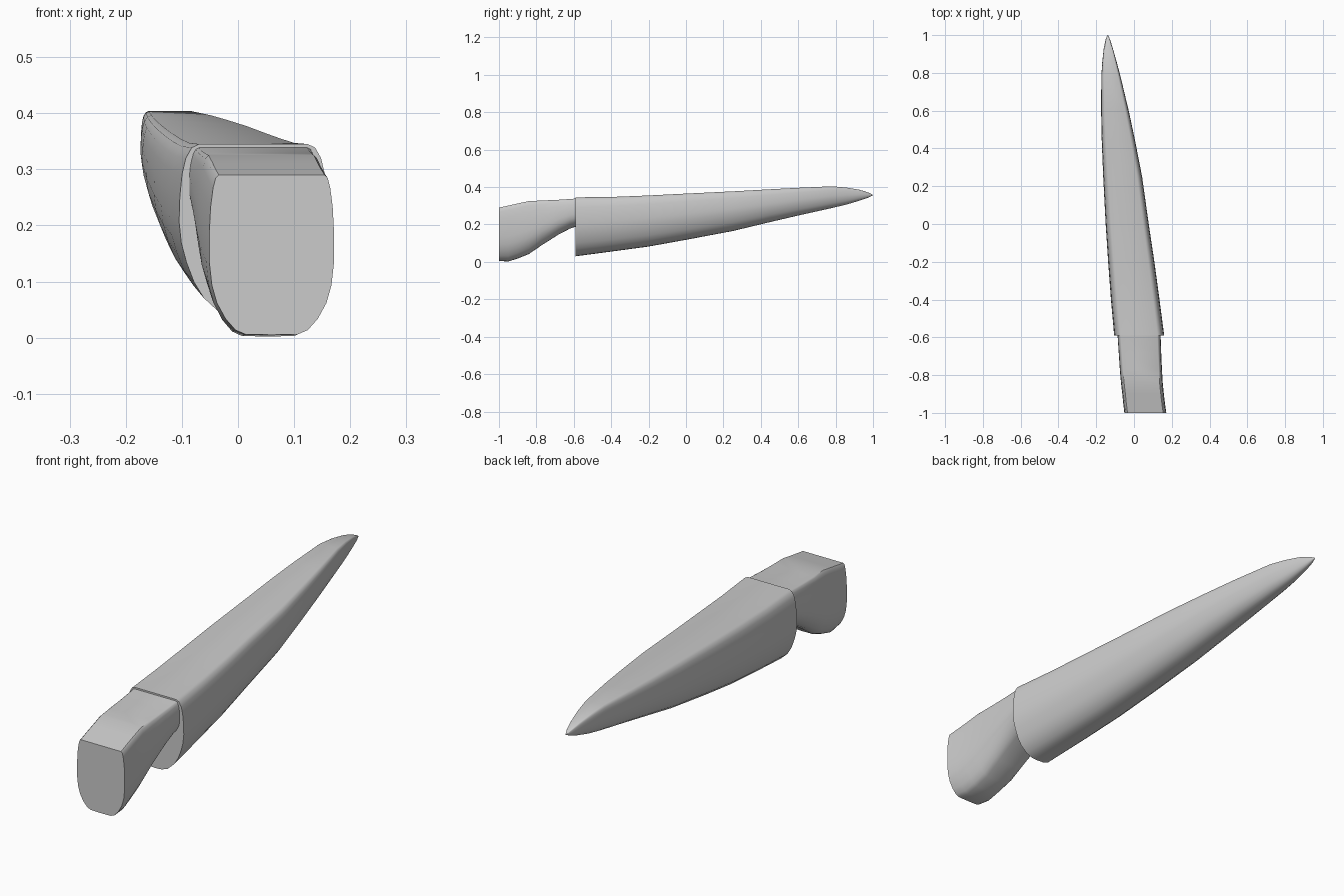
import bpy, bmesh, math

old = bpy.data.objects.get("Cube")
if old:
    bpy.data.objects.remove(old, do_unlink=True)

mat = bpy.data.materials.new("plain_grey")
mat.use_nodes = True
grey = (0.6, 0.6, 0.6, 1)
mat.diffuse_color = grey
mat.node_tree.nodes["Principled BSDF"].inputs["Base Color"].default_value = grey


def loft(name, half, stations):
    """Sweep a mirrored half profile through (y, left, right, bottom, top) stations."""
    ring = half + [(-u, v) for u, v in reversed(half) if u > 0]
    bm = bmesh.new()
    rows = []
    for y, left, right, low, high in stations:
        mid, wide = (left + right) / 2, (right - left) / 2
        rows.append([bm.verts.new((mid + u * wide, y, low + v * (high - low)))
                     for u, v in ring])
    n = len(ring)
    for a, b in zip(rows, rows[1:]):
        for i in range(n):
            j = (i + 1) % n
            bm.faces.new((a[i], a[j], b[j], b[i]))
    bm.faces.new(rows[0])
    bm.faces.new(rows[-1])
    bmesh.ops.recalc_face_normals(bm, faces=bm.faces)
    mesh = bpy.data.meshes.new(name)
    bm.to_mesh(mesh)
    bm.free()
    mesh.materials.append(mat)
    obj = bpy.data.objects.new(name, mesh)
    bpy.context.collection.objects.link(obj)
    bpy.ops.object.select_all(action='DESELECT')
    obj.select_set(True)
    bpy.context.view_layer.objects.active = obj
    bpy.ops.object.shade_smooth_by_angle(angle=math.radians(40))
    return obj


# Long tapering blade: flat top, rounded belly, curved tip
blade_half = [(0, 0), (.22, .006), (.44, .04), (.67, .13), (.8, .22), (.9, .33),
              (.97, .44), (1, .56), (.99, .7), (.96, .83), (.91, .92),
              (.83, .98), (.73, 1)]
loft("blade", blade_half, [
    (-.59, -.105, .16, .03, .345),
    (-.4, -.122, .135, .055, .347),
    (-.2, -.137, .108, .082, .355),
    (0, -.15, .078, .118, .365),
    (.25, -.163, .043, .165, .377),
    (.45, -.171, .004, .213, .388),
    (.6, -.174, -.028, .248, .396),
    (.78, -.173, -.071, .288, .404),
    (.86, -.168, -.092, .307, .397),
    (.93, -.16, -.112, .328, .385),
    (.975, -.151, -.126, .344, .371),
    (.993, -.144, -.134, .353, .362),
    (1, -.14, -.138, .356, .358)])

# Short stub handle with a drooping heel
handle_half = [(0, 0), (.42, .003), (.58, .03), (.74, .1), (.88, .2), (.96, .31),
               (1, .45), (1, .65), (.98, .8), (.94, .92), (.9, .98), (.85, 1)]
loft("handle", handle_half, [
    (-1, -.051, .171, .005, .29),
    (-.95, -.057, .164, .002, .301),
    (-.9, -.062, .158, .018, .312),
    (-.84, -.069, .152, .042, .325),
    (-.77, -.075, .148, .09, .328),
    (-.68, -.081, .144, .147, .332),
    (-.62, -.085, .142, .178, .336),
    (-.57, -.088, .14, .195, .34)])
